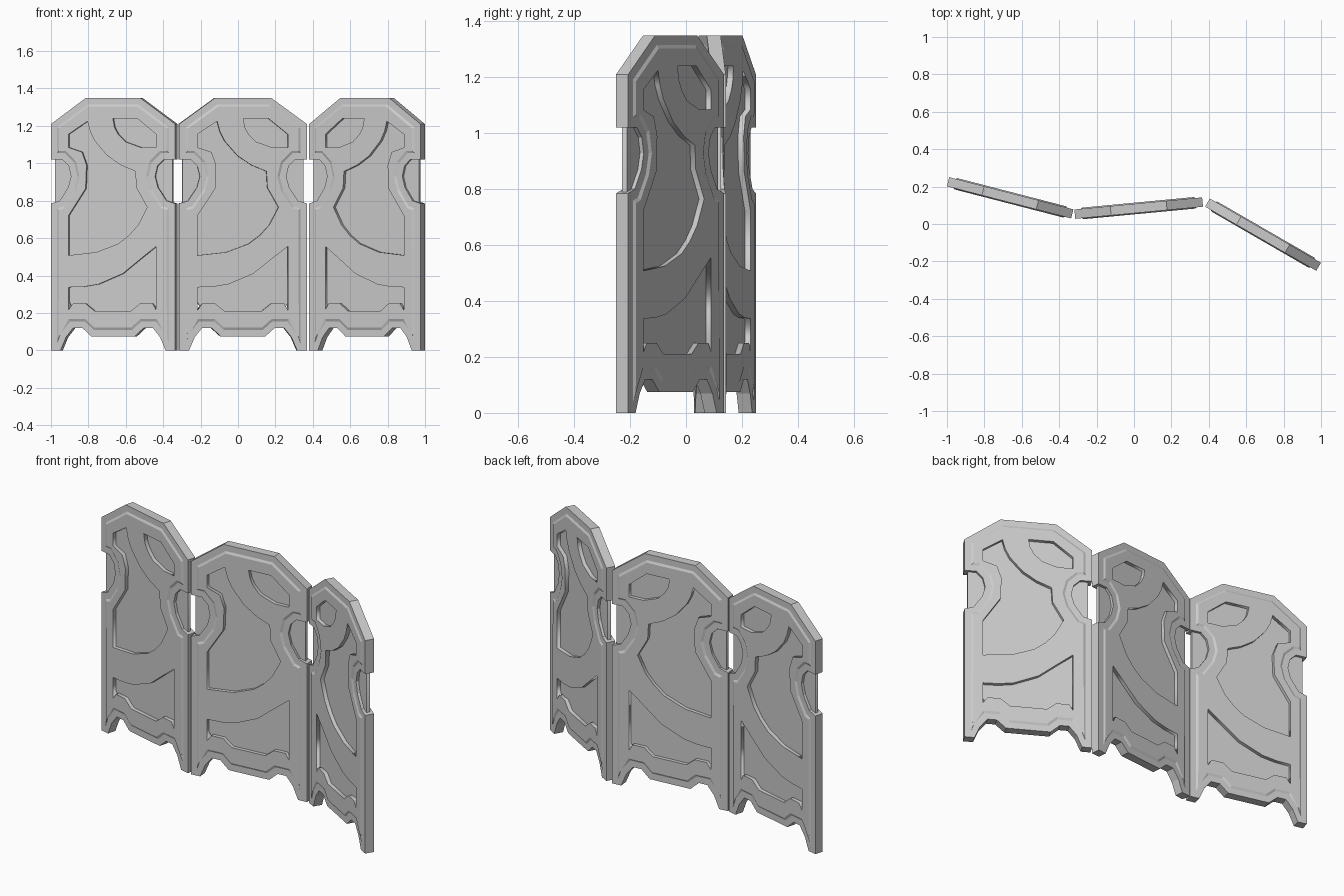
import bpy, bmesh, math
from mathutils import Vector, Matrix

if "Cube" in bpy.data.objects:
    bpy.data.objects.remove(bpy.data.objects["Cube"])

# Half outline of one panel (u across, z up), mirrored to close the loop
HALF = [(.12, .075), (.17, .12), (.22, .12), (.26, .07), (.29, 0), (.343, 0),
        (.343, .785), (.295, .80), (.248, .87), (.232, .93), (.245, .985),
        (.28, 1.02), (.343, 1.02), (.343, 1.21), (.15, 1.35)]
PANE = [(.2, .18), (.325, .4), (.325, 1.15), (.13, 1.3)]

# Recessed openings: large sweep, top corner, lower hill
SWEEP = [(-.245, .72), (-.15, .865), (-.145, .99), (-.17, 1.06), (-.245, 1.085),
         (-.245, 1.155), (-.14, 1.225), (-.125, 1.17), (-.10, 1.12), (-.03, 1.04),
         (.045, .99), (.125, .957), (.13, .87), (.19, .765), (.14, .67),
         (.09, .615), (.03, .57), (-.09, .525), (-.245, .508)]
CORNER = [(0, 1.24), (.135, 1.24), (.24, 1.155), (.24, 1.085), (.155, 1.085),
          (.07, 1.115), (.03, 1.155), (.01, 1.19)]
HILL = [(-.245, .337), (-.16, .34), (-.08, .353), (.055, .41), (.155, .49),
        (.24, .556), (.24, .215), (.22, .25), (.15, .25), (.1, .21),
        (-.1, .21), (-.15, .25), (-.22, .25), (-.245, .215)]


def mirrored(half):
    return list(half) + [(-u, z) for u, z in reversed(half)]


def inset(half, d, leg_tip):
    """Mitred inward offset; both foot corners collapse to one leg tip."""
    pts = [Vector(p) for p in mirrored(half)]
    out = []
    for i in range(len(half)):
        a, b, c = pts[i - 1], pts[i], pts[i + 1]
        e, f = (b - a).normalized(), (c - b).normalized()
        n1, n2 = Vector((-e.y, e.x)), Vector((-f.y, f.x))
        p = b + (n1 + n2) * d / (1 + n1.dot(n2))
        out.append(leg_tip if half[i][1] == 0 else (p.x, p.y))
    return mirrored(out)


def sheet(name, loops, h, mat):
    """Flat filled shape with holes, extruded both ways."""
    cu = bpy.data.curves.new(name, 'CURVE')
    cu.dimensions, cu.fill_mode, cu.extrude = '2D', 'BOTH', h
    for loop in loops:
        sp = cu.splines.new('POLY')
        sp.points.add(len(loop) - 1)
        for p, (u, z) in zip(sp.points, loop):
            p.co = (u, z, 0, 1)
        sp.use_cyclic_u = True
    ob = bpy.data.objects.new(name, cu)
    bpy.context.collection.objects.link(ob)
    ob.matrix_world = mat
    bpy.ops.object.select_all(action='DESELECT')
    bpy.context.view_layer.objects.active = ob
    ob.select_set(True)
    bpy.ops.object.convert(target='MESH')


def trim(name, sections, mat):
    """Ring skinned through a list of (outline, depth) sections."""
    bm = bmesh.new()
    rings = [[bm.verts.new((u, z, h)) for u, z in loop] for loop, h in sections]
    n = len(rings[0])
    for k in range(len(rings) - 1):
        a, b = rings[k], rings[k + 1]
        for i in range(n):
            j = (i + 1) % n
            bm.faces.new((a[i], a[j], b[j], b[i]))
    bmesh.ops.remove_doubles(bm, verts=bm.verts, dist=1e-5)
    bmesh.ops.recalc_face_normals(bm, faces=bm.faces)
    me = bpy.data.meshes.new(name)
    bm.to_mesh(me)
    bm.free()
    ob = bpy.data.objects.new(name, me)
    bpy.context.collection.objects.link(ob)
    ob.matrix_world = mat


OUTER = mirrored(HALF)
STEP = inset(HALF, .035, (.308, .04))
INNER = inset(HALF, .047, (.299, .068))

# Three hinged panels: name, centre x, centre y, angle, pattern direction
for side, x, y, ang, s in (("left", -.662, .14, -14.5, 1),
                           ("middle", .025, .085, 5.4, 1),
                           ("right", .69, -.057, -30, -1)):
    m = (Matrix.Translation((x, y, 0)) @ Matrix.Rotation(math.radians(ang), 4, 'Z')
         @ Matrix.Rotation(math.pi / 2, 4, 'X'))
    holes = [[(s * u, z) for u, z in loop] for loop in (SWEEP, CORNER, HILL)]
    trim(side + "_edge_trim", [(INNER, .031), (STEP, .025), (OUTER, .025),
                               (OUTER, -.025), (STEP, -.025), (INNER, -.031),
                               (INNER, .031)], m)
    sheet(side + "_pierced_board", [INNER] + holes, .031, m)
    sheet(side + "_thin_pane", [mirrored(PANE)], .01, m)
